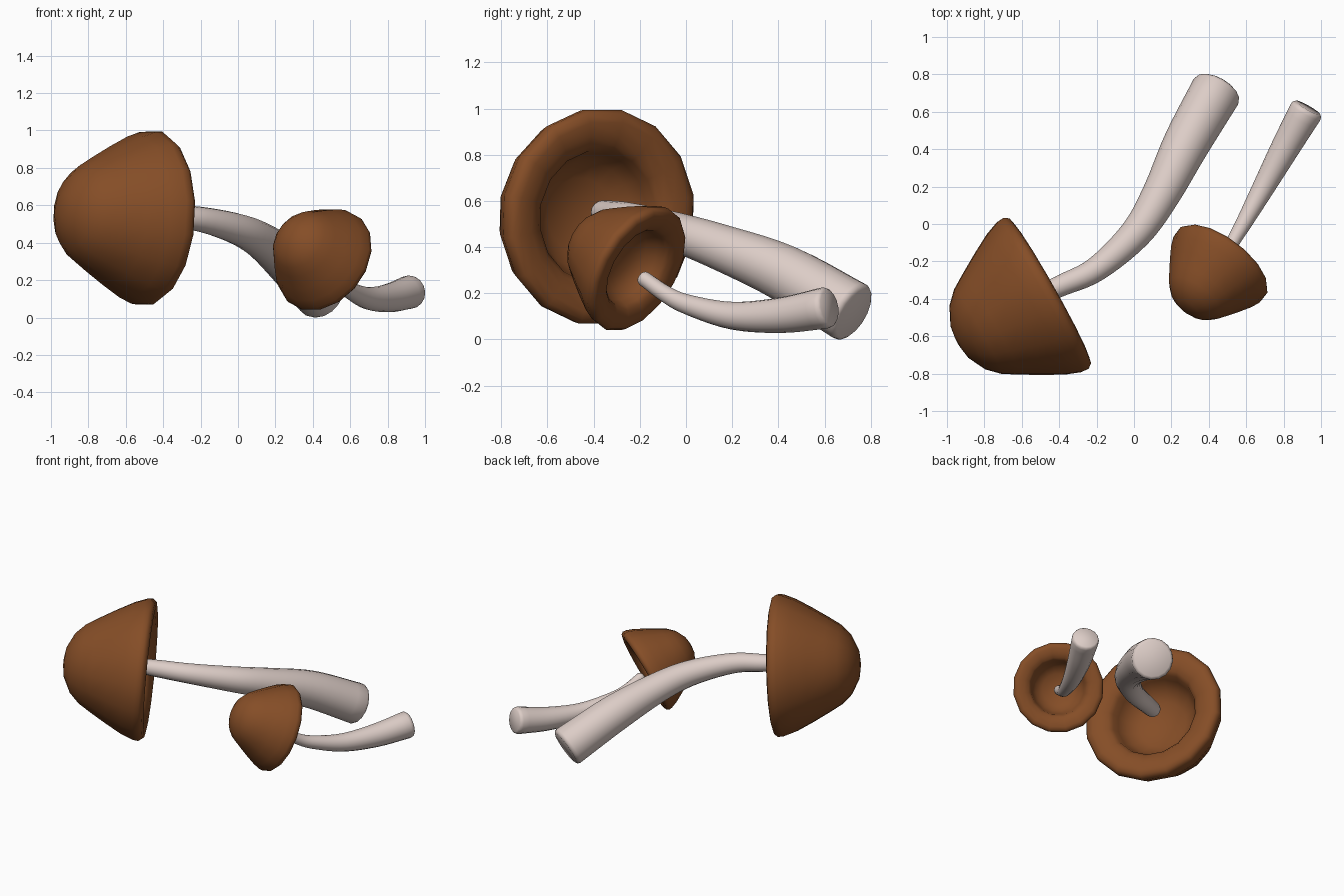
import bpy, bmesh, math
from mathutils import Vector

if "Cube" in bpy.data.objects:
    bpy.data.objects.remove(bpy.data.objects["Cube"])


def material(name, color):
    m = bpy.data.materials.new(name)
    m.diffuse_color = color
    m.use_nodes = True
    m.node_tree.nodes["Principled BSDF"].inputs["Base Color"].default_value = m.diffuse_color
    return m


BROWN = material("cap_brown", (0.235, 0.075, 0.02, 1))
CREAM = material("stem_cream", (0.72, 0.61, 0.57, 1))


def skin(name, rings, mat, angle):
    """Join a list of point rings into one closed smooth surface."""
    bm = bmesh.new()
    loops = [[bm.verts.new(p) for p in ring] for ring in rings]
    n = len(loops[0])
    for a, b in zip(loops, loops[1:]):
        for i in range(n):
            j = (i + 1) % n
            bm.faces.new((a[i], a[j], b[j], b[i]))
    bm.faces.new(loops[0][::-1])
    bm.faces.new(loops[-1])
    bmesh.ops.recalc_face_normals(bm, faces=bm.faces)
    me = bpy.data.meshes.new(name)
    bm.to_mesh(me)
    bm.free()
    me.materials.append(mat)
    ob = bpy.data.objects.new(name, me)
    bpy.context.collection.objects.link(ob)
    bpy.ops.object.select_all(action='DESELECT')
    ob.select_set(True)
    bpy.context.view_layer.objects.active = ob
    bpy.ops.object.shade_smooth_by_angle(angle=math.radians(angle))
    return ob


def circle(center, normal, r, n, turn=0.0):
    q = Vector(normal).to_track_quat('Z', 'Y')
    return [center + q @ Vector((r * math.cos(t), r * math.sin(t), 0))
            for t in (2 * math.pi * (i + turn) / n for i in range(n))]


# Cap profile (radius, height above rim plane), crown to deep hollow underside
CAP = [(0.03, 0.566), (0.10, 0.555), (0.20, 0.505), (0.265, 0.44), (0.315, 0.36),
       (0.38, 0.25), (0.44, 0.14), (0.471, 0.06), (0.474, 0.025), (0.455, 0.0),
       (0.42, -0.008), (0.36, 0.0), (0.315, 0.018), (0.29, 0.045), (0.275, 0.10),
       (0.235, 0.165), (0.16, 0.215), (0.03, 0.23)]


def cap(name, center, axis, scale, turn):
    c, a = Vector(center), Vector(axis).normalized()
    rings = [circle(c + a * h * scale, a, r * scale, 16, turn) for r, h in CAP]
    return skin(name, rings, BROWN, 70)


def stem(name, pts, steps=5):
    """Tapered tube through (x, y, z, radius) points with softened ends."""
    p = [Vector(q) for q in pts]
    p = [2 * p[0] - p[1]] + p + [2 * p[-1] - p[-2]]
    path = []
    for i in range(1, len(p) - 2):
        a, b, c, d = p[i - 1:i + 3]
        for s in range(steps):
            t = s / steps
            path.append(0.5 * (2 * b + (c - a) * t + (2 * a - 5 * b + 4 * c - d) * t * t
                               + (3 * b - a - 3 * c + d) * t ** 3))
    path.append(p[-2])
    rings = []
    for i, q in enumerate(path):
        tan = (path[min(i + 1, len(path) - 1)] - path[max(i - 1, 0)]).xyz
        rings.append(circle(q.xyz, tan, q.w, 16))
    # rounded edge around the foot
    tan.normalize()
    for out, k in ((0.015, 0.96), (0.025, 0.85)):
        rings.append(circle(q.xyz + tan * out, tan, q.w * k, 16))
    # domed tip inside the cap
    tip = (path[0] - path[1]).xyz.normalized()
    r = path[0].w
    for out, k in ((0.35, 0.92), (0.6, 0.7), (0.75, 0.3)):
        rings.insert(0, circle(path[0].xyz + tip * out * r, -tip, r * k, 16))
    return skin(name, rings, CREAM, 60)


# Large mushroom
cap("large_cap", (-0.452, -0.36, 0.53), (-0.87, -0.49, 0.06), 0.995, 0.5)
stem("large_stem", [(-0.46, -0.36, 0.55, 0.053), (-0.38, -0.325, 0.543, 0.058),
                    (-0.2, -0.24, 0.525, 0.067), (0.01, -0.05, 0.468, 0.085),
                    (0.145, 0.16, 0.395, 0.102), (0.28, 0.43, 0.285, 0.124),
                    (0.438, 0.708, 0.123, 0.137)])

# Small mushroom
cap("small_cap", (0.475, -0.2, 0.297), (-0.53, -0.70, 0.42), 0.625, 0.5)
stem("small_stem", [(0.487, -0.18, 0.262, 0.033), (0.535, -0.085, 0.195, 0.037),
                    (0.59, 0.01, 0.150, 0.044), (0.695, 0.2, 0.103, 0.06),
                    (0.81, 0.41, 0.105, 0.077), (0.918, 0.60, 0.136, 0.09)])
